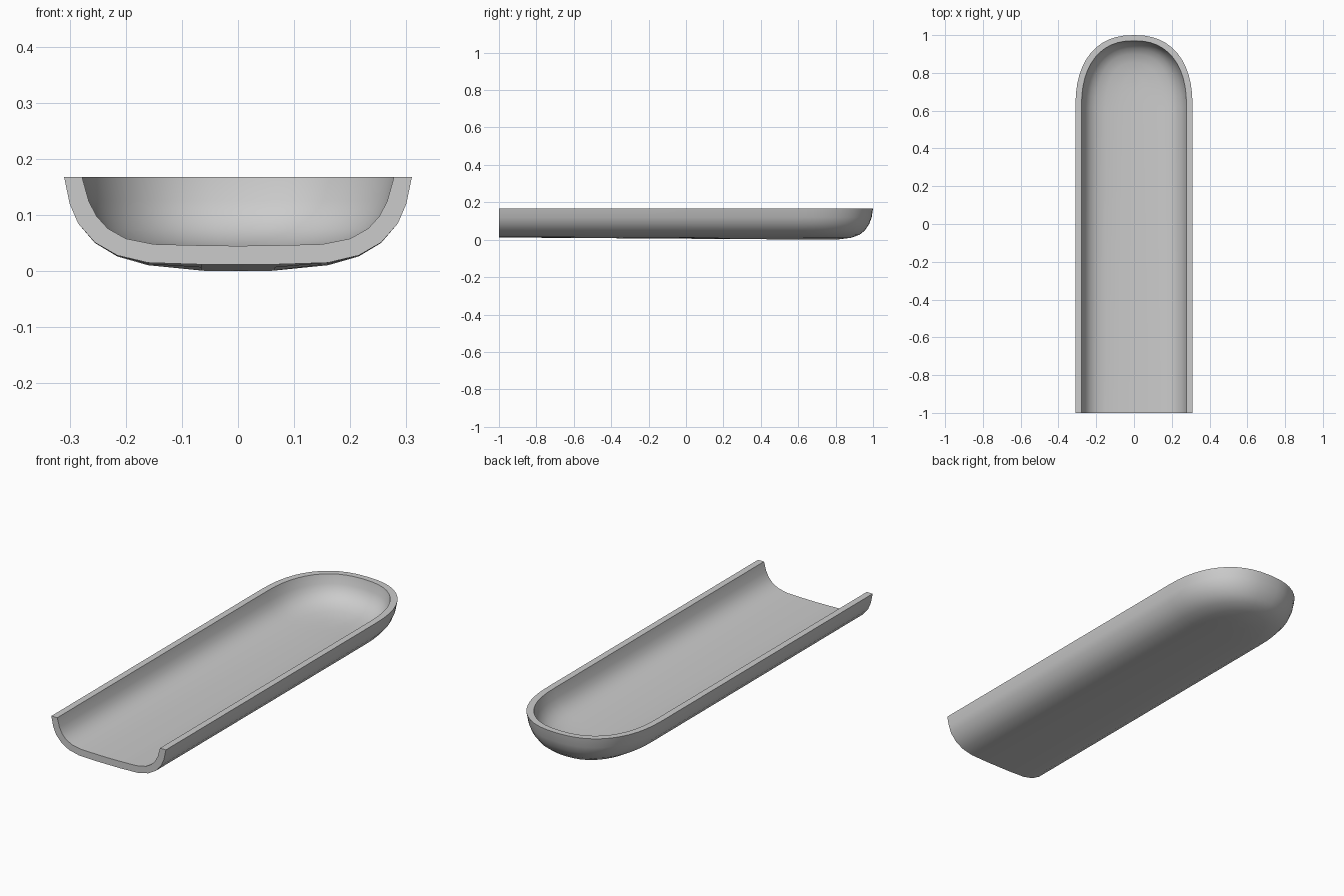
import bpy, bmesh, math

if "Cube" in bpy.data.objects:
    bpy.data.objects.remove(bpy.data.objects["Cube"])

# Levels from rim to centre line: half width, y of rounded end, height
OUTER = [(.31, 1.0, .168), (.300, .993, .12), (.285, .98, .085), (.255, .957, .05),
         (.215, .927, .026), (.16, .88, .010), (.065, .80, 0), (0, .70, 0)]
INNER = [(.278, .970, .168), (.266, .962, .125), (.252, .95, .098), (.232, .93, .075),
         (.20, .90, .056), (.15, .855, .043), (.07, .79, .034), (0, .70, .033)]
FRONT, BEND, POWER, STEPS = -1.0, 0.62, 2.35, 12


def outline(w, e, z, slope):
    """U-shaped path: straight side, rounded back end, straight side."""
    pts = [(w, FRONT), (w, -.2)]
    for i in range(2 * STEPS + 1):
        a = math.pi * i / (2 * STEPS)
        c, s = math.cos(a), abs(math.sin(a))
        if abs(c) < 1e-6:
            c = 0
        x = math.copysign(abs(c) ** (2 / POWER), c) * w
        pts.append((x, BEND + (e - BEND) * s ** (2 / POWER)))
    pts += [(-w, -.2), (-w, FRONT)]
    # the floor rises slightly towards the open front
    return [(x, y, z + slope * max(0, (.8 - y) / 1.8)) for x, y in pts]


bm = bmesh.new()
SLOPES = [0, 0, 0, .001, .002, .005, .012, .012]


def skin(levels):
    rows = [[bm.verts.new(p) for p in outline(*lv, s)] for lv, s in zip(levels, SLOPES)]
    for a, b in zip(rows, rows[1:]):
        for i in range(len(a) - 1):
            bm.faces.new((a[i], a[i + 1], b[i + 1], b[i]))
    return rows


outer, inner = skin(OUTER), skin(INNER)

# Flat rim along the top
o, n = outer[0], inner[0]
for i in range(len(o) - 1):
    bm.faces.new((o[i], o[i + 1], n[i + 1], n[i]))

# Cut end at the front, both halves
for k in (0, -1):
    for j in range(len(outer) - 1):
        bm.faces.new((outer[j][k], outer[j + 1][k], inner[j + 1][k], inner[j][k]))

bmesh.ops.remove_doubles(bm, verts=bm.verts, dist=1e-5)
bmesh.ops.recalc_face_normals(bm, faces=bm.faces)
mesh = bpy.data.meshes.new("trough_shell")
bm.to_mesh(mesh)
bm.free()
shell = bpy.data.objects.new("trough_shell", mesh)
bpy.context.collection.objects.link(shell)
bpy.context.view_layer.objects.active = shell
shell.select_set(True)
bpy.ops.object.shade_smooth_by_angle(angle=math.radians(42))
